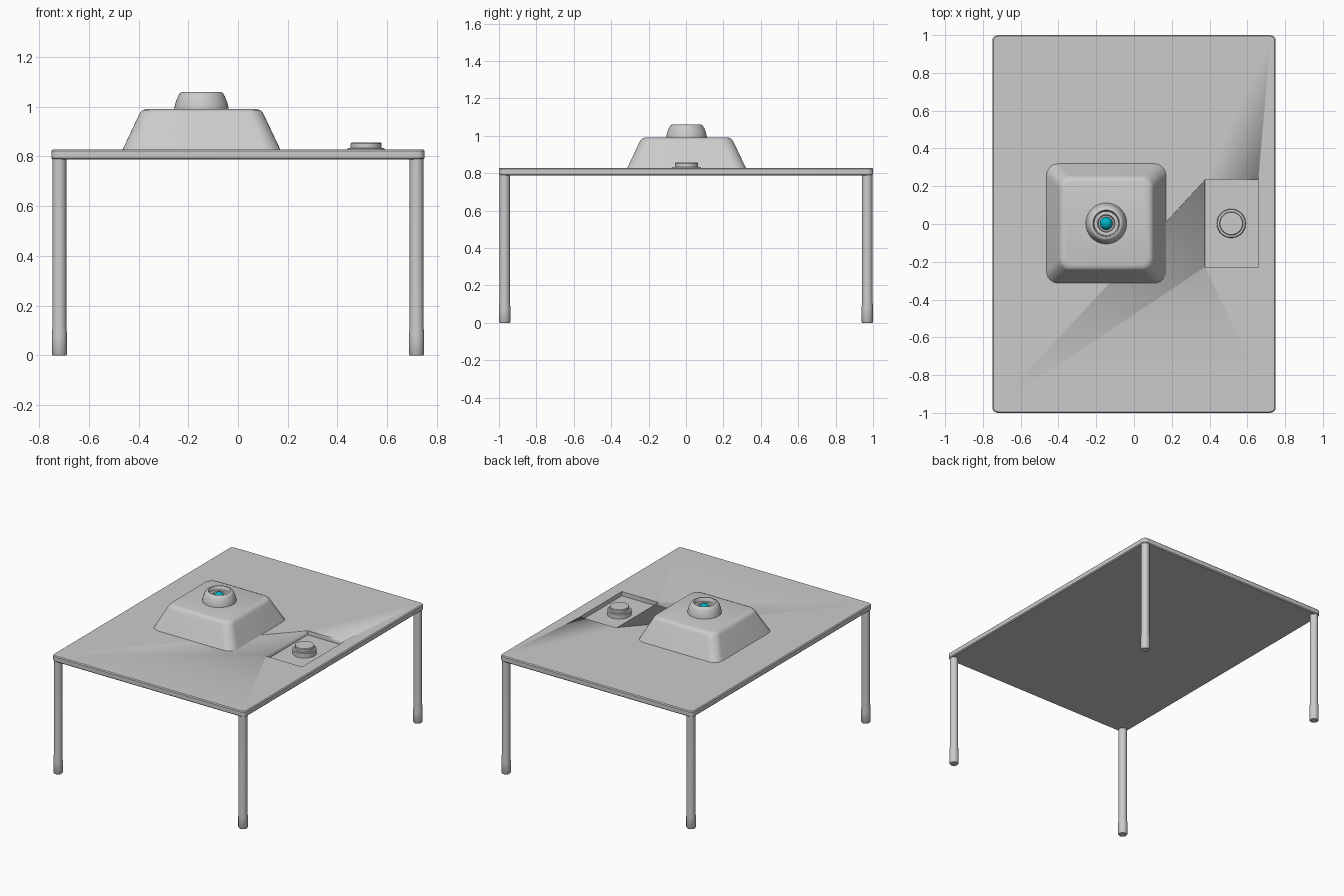
import bpy, bmesh
from math import sin, cos, pi, radians

if "Cube" in bpy.data.objects:
    bpy.data.objects.remove(bpy.data.objects["Cube"])


def loft(name, rings, angle=35):
    """Skin a stack of equal-length point rings and cap both ends."""
    bm = bmesh.new()
    loops = [[bm.verts.new(p) for p in ring] for ring in rings]
    n = len(loops[0])
    for a, b in zip(loops, loops[1:]):
        for i in range(n):
            j = (i + 1) % n
            bm.faces.new((a[i], a[j], b[j], b[i]))
    bm.faces.new(loops[0][::-1])
    bm.faces.new(loops[-1])
    bmesh.ops.recalc_face_normals(bm, faces=bm.faces)
    mesh = bpy.data.meshes.new(name)
    bm.to_mesh(mesh)
    bm.free()
    ob = bpy.data.objects.new(name, mesh)
    bpy.context.collection.objects.link(ob)
    smooth(ob, angle)
    return ob


def smooth(ob, angle=35):
    bpy.ops.object.select_all(action='DESELECT')
    ob.select_set(True)
    bpy.context.view_layer.objects.active = ob
    bpy.ops.object.shade_smooth_by_angle(angle=radians(angle))


def circle(cx, cy, r, z, n=48):
    return [(cx + r * cos(2 * pi * i / n), cy + r * sin(2 * pi * i / n), z) for i in range(n)]


def lathe(name, cx, cy, profile, n=48):
    return loft(name, [circle(cx, cy, r, z, n) for r, z in profile])


def rounded_rect(cx, cy, hx, hy, r, z, seg=8):
    pts = []
    for k, (sx, sy) in enumerate([(1, 1), (-1, 1), (-1, -1), (1, -1)]):
        for i in range(seg + 1):
            a = pi / 2 * (k + i / seg)
            pts.append((cx + sx * (hx - r) + r * cos(a), cy + sy * (hy - r) + r * sin(a), z))
    return pts


# Tabletop with softened edges
top = loft("tabletop", [rounded_rect(0, 0, 0.75 - d, 1 - d, 0.03 - d, z) for d, z in
                        [(0.006, 0.788), (0.0, 0.794), (0.0, 0.823), (0.006, 0.829)]])

# Rectangular recess cut into the tabletop
cutter = loft("recess_cutter", [rounded_rect(0.517, 0.003, 0.142, 0.233, 0.004, z, 2)
                                for z in (0.799, 0.9)])
cutter.hide_render = True
cutter.hide_viewport = True
cut = top.modifiers.new("recess", 'BOOLEAN')
cut.object = cutter
cut.operation = 'DIFFERENCE'
cut.solver = 'EXACT'

# Four round legs with slightly wider feet
for xn, sx in (("left", -1), ("right", 1)):
    for yn, sy in (("front", -1), ("back", 1)):
        lathe(f"{yn}_{xn}_leg", sx * 0.718, sy * 0.9695,
              [(0.027, 0), (0.0305, 0.005), (0.0305, 0.08), (0.0275, 0.125), (0.0275, 0.79)], 32)

# Push button standing in the recess
lathe("button", 0.515, 0.003,
      [(0.077, 0.798), (0.077, 0.829), (0.073, 0.833), (0.062, 0.834),
       (0.062, 0.852), (0.059, 0.856)])

# Tapered housing with rounded shoulders
loft("housing", [rounded_rect(-0.147, 0.003, h, h, r, z) for h, r, z in
                 [(0.318, 0.065, 0.826), (0.283, 0.062, 0.9), (0.252, 0.06, 0.966),
                  (0.246, 0.058, 0.977), (0.237, 0.055, 0.986), (0.222, 0.05, 0.991)]], 50)

# Hollow turret with a stepped mouth
lathe("turret", -0.147, 0.003,
      [(0.109, 0.985), (0.108, 1.0), (0.103, 1.02), (0.094, 1.042), (0.087, 1.054),
       (0.078, 1.06), (0.071, 1.06), (0.067, 1.055), (0.064, 1.035), (0.046, 1.035),
       (0.042, 1.005)])

# Glowing blue lens
bpy.ops.mesh.primitive_uv_sphere_add(segments=32, ring_count=16, radius=0.034,
                                     location=(-0.147, 0.003, 1.016))
lens = bpy.context.object
lens.name = "lens"
smooth(lens, 60)
blue = bpy.data.materials.new("blue")
blue.diffuse_color = (0.0, 0.45, 0.55, 1)
blue.use_nodes = True
blue.node_tree.nodes["Principled BSDF"].inputs["Base Color"].default_value = blue.diffuse_color
lens.data.materials.append(blue)
